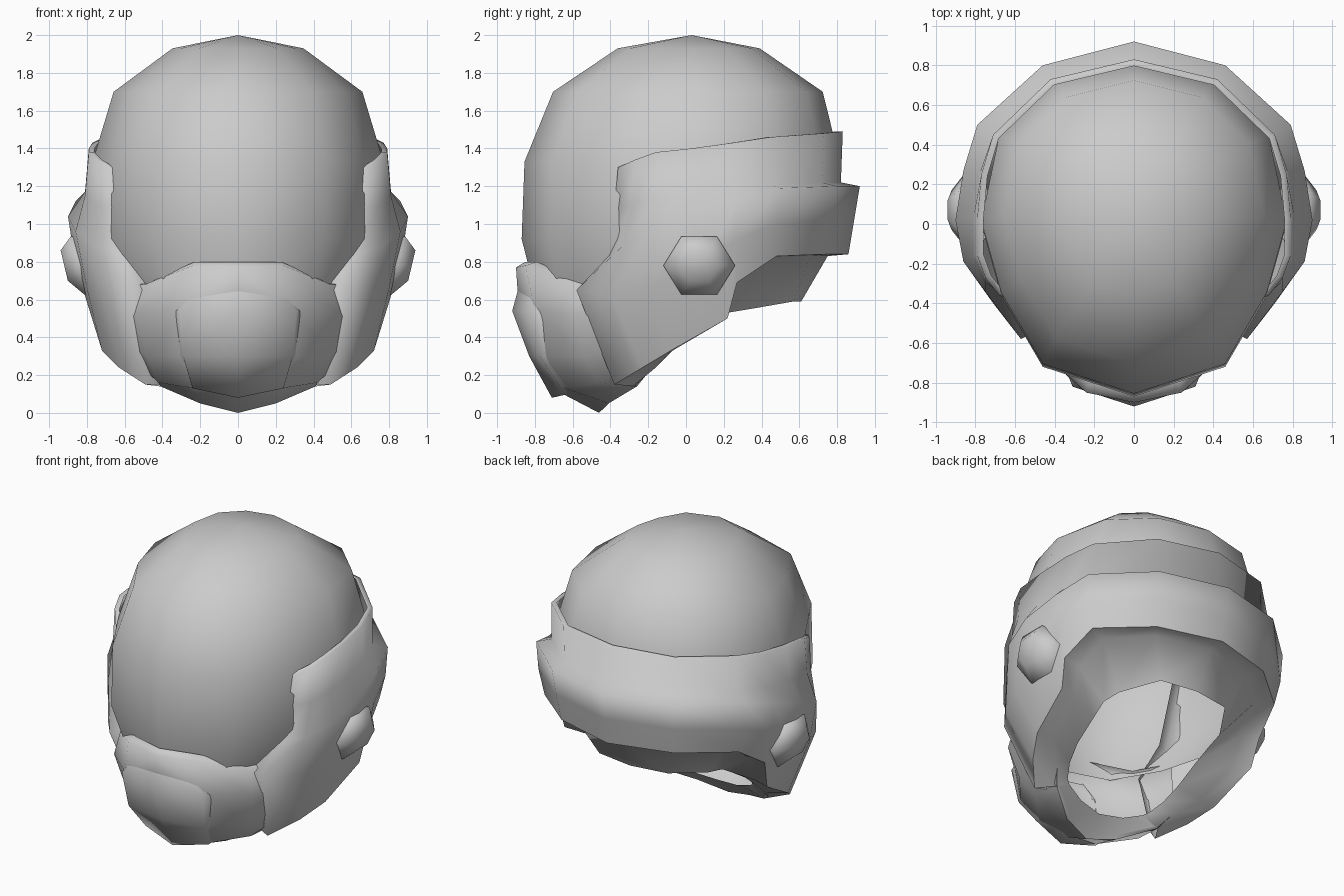
import bpy, bmesh, math


def finish(name, bm, angle=50):
    """Turn a half mesh into a mirrored, smoothly shaded object."""
    bmesh.ops.remove_doubles(bm, verts=bm.verts, dist=0.001)
    bmesh.ops.recalc_face_normals(bm, faces=bm.faces)
    me = bpy.data.meshes.new(name)
    bm.to_mesh(me)
    bm.free()
    ob = bpy.data.objects.new(name, me)
    bpy.context.collection.objects.link(ob)
    mod = ob.modifiers.new("Mirror", 'MIRROR')
    mod.merge_threshold = 0.002
    bpy.ops.object.select_all(action='DESELECT')
    ob.select_set(True)
    bpy.context.view_layer.objects.active = ob
    bpy.ops.object.shade_smooth_by_angle(angle=math.radians(angle))
    return ob


def loft(name, columns, angle=50):
    """Skin a grid of points on the +x half and mirror it."""
    bm = bmesh.new()
    grid = [[bm.verts.new(p) for p in col] for col in columns]
    for a, b in zip(grid, grid[1:]):
        for i in range(len(a) - 1):
            bm.faces.new((a[i], a[i + 1], b[i + 1], b[i]))
    return finish(name, bm, angle)


# Skull dome and visor: twelve-sided rings, back to front
outline = [(0, .80), (.40, .70), (.68, .43), (.77, 0), (.67, -.36), (.46, -.72), (0, -.87)]
rings = [(2.0, 0, .03), (1.93, .45, .03), (1.70, .855, .04), (1.33, 1, .015), (.92, 1, 0), (.66, .82, -.09)]
loft("dome", [[(x * s, y * s + dy, z) for z, s, dy in rings] for x, y in outline], 80)

# Outer shell: columns from back centre round to the cheek's front edge
# rows: top edge, foot of upper band, ledge, lower wall, bottom edge
shell = [
    [(0, .83, 1.49), (0, .82, 1.22), (0, .92, 1.20), (0, .89, 1.02), (0, .86, .84)],
    [(.42, .73, 1.48), (.42, .72, 1.22), (.46, .80, 1.20), (.45, .77, 1.02), (.43, .74, .84)],
    [(.71, .45, 1.46), (.71, .45, 1.21), (.79, .50, 1.19), (.78, .49, 1.0), (.74, .48, .83)],
    [(.77, .25, 1.43), (.78, .25, 1.20), (.86, .27, 1.12), (.85, .27, .92), (.79, .27, .69)],
    [(.79, .03, 1.40), (.81, .03, 1.17), (.90, .02, 1.04), (.86, .10, .78), (.77, .22, .50)],
    [(.79, -.16, 1.38), (.81, -.16, 1.15), (.86, -.19, .96), (.80, -.20, .66), (.72, -.08, .33)],
    [(.75, -.27, 1.34), (.75, -.29, 1.10), (.75, -.34, .88), (.71, -.40, .63), (.63, -.23, .24)],
    [(.68, -.36, 1.30), (.64, -.38, 1.08), (.60, -.41, .83), (.57, -.58, .65), (.49, -.38, .15)],
]
columns = [[(c[0][0] * .96, c[0][1] * .96, c[0][2])] + c for c in shell]
columns.append([(x * .86, y + .04, z) for x, y, z in columns[-1]])
loft("outer_shell", columns, 110)

# Neck liner: turns in under the shell, then rings the neck opening
inner = [
    [(0, .75, .83), (0, .61, .59)],
    [(.38, .66, .83), (.26, .57, .59)],
    [(.62, .44, .82), (.41, .34, .55)],
    [(.66, .25, .68), (.43, .22, .53)],
    [(.65, .18, .50), (.42, .10, .46)],
    [(.60, -.07, .33), (.41, -.06, .36)],
    [(.50, -.16, .24), (.38, -.17, .28)],
    [(.44, -.27, .15), (.33, -.25, .22)],
]
columns = [[s[-1]] + i for s, i in zip(shell, inner)]
columns += [[(.41, -.26, .14), (.38, -.27, .15), (.30, -.27, .20)],
            [(.20, -.41, .05), (.19, -.39, .07), (.17, -.31, .15)],
            [(0, -.46, 0), (0, -.44, .03), (0, -.34, .13)]]
loft("neck_liner", columns, 75)

# Chin guard: columns from front centre to behind the cheek
loft("chin_guard", [
    [(0, -.85, .80), (0, -.90, .77), (0, -.89, .62), (0, -.80, .30), (0, -.69, .12), (0, -.46, 0)],
    [(.23, -.79, .80), (.24, -.85, .78), (.30, -.80, .54), (.29, -.755, .30), (.23, -.64, .13), (.20, -.41, .05)],
    [(.44, -.54, .69), (.49, -.58, .68), (.53, -.59, .52), (.48, -.54, .30), (.42, -.46, .16), (.41, -.26, .14)],
    [(.60, -.36, .72), (.61, -.36, .68), (.61, -.35, .50), (.58, -.30, .35), (.52, -.26, .25), (.48, -.17, .25)],
], 75)

# Mouth plate
loft("mouth_plate", [
    [(0, -.89, .65), (0, -.92, .54), (0, -.83, .30), (0, -.71, .08), (0, -.58, .11)],
    [(.24, -.81, .64), (.31, -.82, .54), (.29, -.775, .30), (.24, -.66, .13), (.20, -.56, .14)],
    [(.24, -.78, .63), (.33, -.77, .54), (.31, -.72, .30), (.25, -.59, .15), (.20, -.54, .15)],
], 70)

# Ear knobs: six-sided stepped caps, leaning with the shell wall
bm = bmesh.new()
rows = []
for x, r in ((.77, .19), (.85, .19), (.92, .10)):
    row = []
    for k in range(6):
        a = math.radians(60 * k)
        row.append(bm.verts.new((x + .22 * r * math.sin(a), .07 + r * math.cos(a), .78 + .93 * r * math.sin(a))))
    rows.append(row)
for a, b in zip(rows, rows[1:]):
    for k in range(6):
        bm.faces.new((a[k], a[(k + 1) % 6], b[(k + 1) % 6], b[k]))
bm.faces.new(rows[-1])
finish("ear_knobs", bm, 80)
